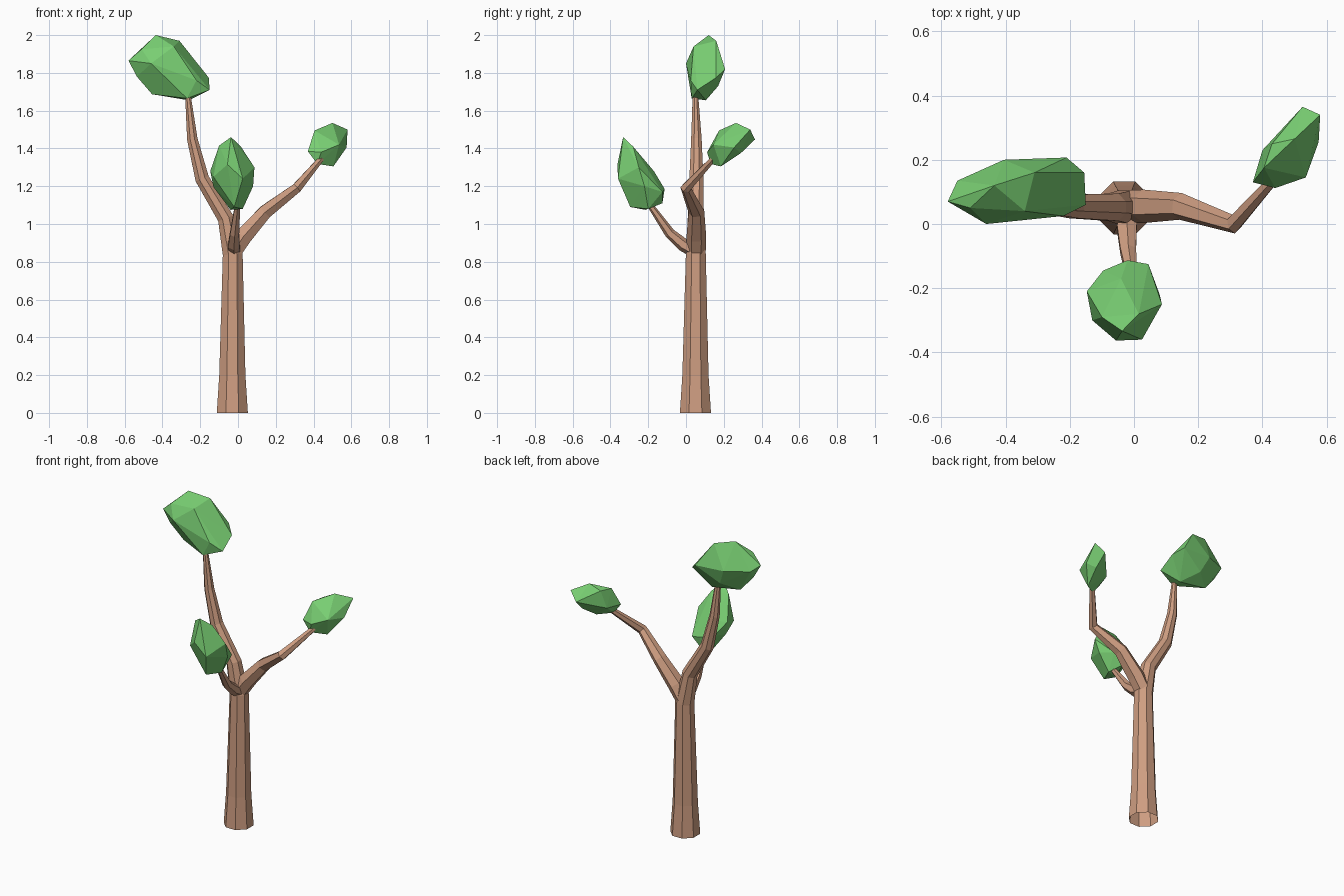
import bpy, bmesh, math
from mathutils import Vector


def material(name, rgb):
    m = bpy.data.materials.new(name)
    m.diffuse_color = (*rgb, 1)
    return m


BARK = material("bark", (0.62, 0.34, 0.22))
LEAF = material("leaf", (0.19, 0.62, 0.17))


def finish(name, bm, mat):
    bmesh.ops.recalc_face_normals(bm, faces=bm.faces)
    me = bpy.data.meshes.new(name)
    bm.to_mesh(me)
    bm.free()
    me.materials.append(mat)
    ob = bpy.data.objects.new(name, me)
    bpy.context.collection.objects.link(ob)
    return ob


def limb(name, path, sides):
    """Faceted tapering tube through (x, y, z, radius) stations."""
    bm = bmesh.new()
    pts = [Vector(p[:3]) for p in path]
    u = Vector((1, 0, 0)) if abs((pts[1] - pts[0]).normalized().x) < 0.6 else Vector((0, 1, 0))
    rings = []
    for i, p in enumerate(pts):
        t = Vector()
        if i > 0:
            t += (p - pts[i - 1]).normalized()
        if i < len(pts) - 1:
            t += (pts[i + 1] - p).normalized()
        if p.z == 0:
            t = Vector((0, 0, 1))
        t.normalize()
        u = (u - t * u.dot(t)).normalized()
        v = t.cross(u)
        ring = []
        for k in range(sides):
            a = 2 * math.pi * (k + 0.5) / sides
            ring.append(bm.verts.new(p + path[i][3] * (u * math.cos(a) + v * math.sin(a))))
        rings.append(ring)
    for a, b in zip(rings, rings[1:]):
        for k in range(sides):
            n = (k + 1) % sides
            bm.faces.new((a[k], a[n], b[n], b[k]))
    bm.faces.new(rings[-1])
    return finish(name, bm, BARK)


def foliage(name, corners):
    """Faceted leaf clump: the hull of its corner points."""
    bm = bmesh.new()
    for c in corners:
        bm.verts.new(c)
    res = bmesh.ops.convex_hull(bm, input=bm.verts[:])
    loose = [v for v in bm.verts if not v.link_faces]
    bmesh.ops.delete(bm, geom=loose, context='VERTS')
    return finish(name, bm, LEAF)


# Trunk flowing into the tall left branch
limb("trunk", [(-0.03, 0.05, 0, 0.089), (-0.03, 0.05, 0.2, 0.075),
               (-0.028, 0.052, 0.84, 0.057), (-0.065, 0.052, 1.03, 0.046),
               (-0.19, 0.055, 1.24, 0.040), (-0.242, 0.055, 1.45, 0.030),
               (-0.265, 0.05, 1.68, 0.016)], 8)

# Side branches
limb("right_branch", [(-0.02, 0.055, 0.86, 0.050), (0.03, 0.055, 0.935, 0.052),
                      (0.145, 0.055, 1.065, 0.042), (0.31, 0.0, 1.19, 0.030),
                      (0.44, 0.145, 1.345, 0.017)], 6)
limb("front_branch", [(-0.02, 0.04, 0.86, 0.036), (-0.022, -0.015, 0.89, 0.035),
                      (-0.018, -0.085, 0.95, 0.028), (-0.002, -0.19, 1.10, 0.016)], 6)

# Leaf clumps at the branch tips
foliage("left_foliage", [
    (-0.58, 0.07, 1.865), (-0.55, 0.135, 1.84), (-0.435, 0.12, 2.0), (-0.31, 0.16, 1.97),
    (-0.405, 0.2, 1.83), (-0.21, 0.207, 1.82), (-0.155, 0.16, 1.775), (-0.15, 0.06, 1.71),
    (-0.26, 0.105, 1.655), (-0.27, 0.03, 1.665), (-0.22, 0.025, 1.76), (-0.46, 0, 1.85),
    (-0.455, 0.1, 1.687), (-0.535, 0.08, 1.78), (-0.51, 0.05, 1.925), (-0.36, 0.17, 1.73),
    (-0.34, 0.04, 1.94)])
foliage("right_foliage", [
    (0.5, 0.265, 1.535), (0.58, 0.34, 1.5), (0.525, 0.365, 1.447), (0.575, 0.255, 1.405),
    (0.505, 0.185, 1.305), (0.42, 0.13, 1.318), (0.44, 0.112, 1.38), (0.37, 0.13, 1.385),
    (0.4, 0.23, 1.39), (0.405, 0.175, 1.495), (0.535, 0.145, 1.42), (0.53, 0.29, 1.375),
    (0.43, 0.25, 1.5)])
foliage("front_foliage", [
    (-0.037, -0.333, 1.46), (0.015, -0.28, 1.41), (-0.1, -0.29, 1.415), (0.087, -0.25, 1.3),
    (0.08, -0.22, 1.2), (0.045, -0.125, 1.17), (-0.02, -0.113, 1.185), (-0.02, -0.125, 1.11),
    (0.025, -0.2, 1.08), (-0.04, -0.215, 1.075), (-0.02, -0.295, 1.09), (-0.13, -0.22, 1.195),
    (-0.147, -0.21, 1.28), (-0.13, -0.3, 1.25), (-0.096, -0.145, 1.2), (0.025, -0.36, 1.24),
    (-0.056, -0.363, 1.315), (-0.04, -0.17, 1.28)])
